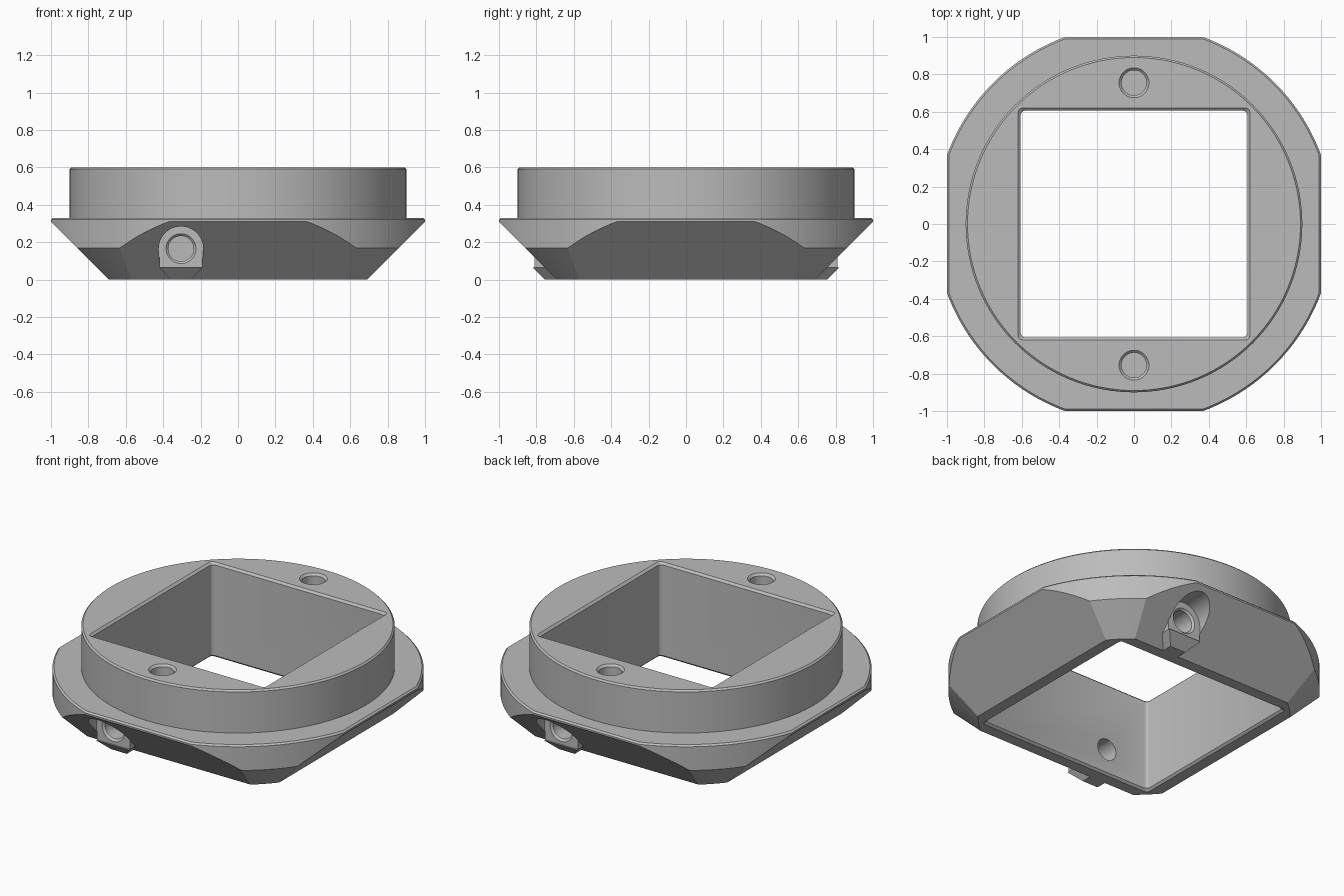
import bpy, bmesh
from math import cos, sin, pi, sqrt
from mathutils import Matrix

cube = bpy.data.objects.get("Cube")
if cube:
    bpy.data.objects.remove(cube, do_unlink=True)

grey = bpy.data.materials.new("plain_grey")
grey.use_nodes = True
colour = (0.5, 0.5, 0.5, 1)
grey.diffuse_color = colour
grey.node_tree.nodes["Principled BSDF"].inputs["Base Color"].default_value = colour


def make_object(name, bm, matrix=Matrix()):
    bmesh.ops.transform(bm, matrix=matrix, verts=bm.verts)
    bmesh.ops.recalc_face_normals(bm, faces=bm.faces)
    mesh = bpy.data.meshes.new(name)
    bm.to_mesh(mesh)
    bm.free()
    mesh.materials.append(grey)
    ob = bpy.data.objects.new(name, mesh)
    bpy.context.collection.objects.link(ob)
    return ob


def turned(name, profile, segs=128, matrix=Matrix(), round_corners=0):
    """Closed solid from (radius, height) points; four segments give a square."""
    bm = bmesh.new()
    grow, turn = (sqrt(2), pi / 4) if segs == 4 else (1, 0)
    rings = []
    for r, z in profile:
        angles = [turn + 2 * pi * i / segs for i in range(segs)]
        rings.append([bm.verts.new((r * grow * cos(a), r * grow * sin(a), z)) for a in angles])
    for low, high in zip(rings, rings[1:]):
        for i in range(segs):
            j = (i + 1) % segs
            bm.faces.new((low[i], low[j], high[j], high[i]))
    bm.faces.new(rings[0][::-1])
    bm.faces.new(rings[-1])
    if round_corners:
        corner_edges = [e for e in bm.edges if abs(e.verts[0].co.z - e.verts[1].co.z) > 0.001]
        bmesh.ops.bevel(bm, geom=corner_edges, offset=round_corners, segments=3,
                        profile=0.5, affect='EDGES')
    return make_object(name, bm, matrix)


def pad(name, radius, y_out, y_in, matrix, foot=False):
    """Round-topped block facing -y, with an optional tapered foot to the ground."""
    bm = bmesh.new()
    outline = [(radius * cos(pi * i / 32), radius * sin(pi * i / 32)) for i in range(33)]
    outline += [(-radius, -0.1), (radius, -0.1)]
    for y in (y_out, y_in):
        for x, z in outline:
            bm.verts.new((x, y, z + 0.165))
    if foot:
        for x in (-0.055, 0.055):
            for y in (-0.755, y_in):
                bm.verts.new((x, y, 0))
    bmesh.ops.convex_hull(bm, input=bm.verts)
    bmesh.ops.dissolve_limit(bm, angle_limit=0.01, verts=bm.verts, edges=bm.edges)
    return make_object(name, bm, matrix)


def combine(target, tool, operation):
    mod = target.modifiers.new(operation.lower(), 'BOOLEAN')
    mod.operation = operation
    mod.solver = 'EXACT'
    mod.object = tool
    bpy.context.view_layer.objects.active = target
    bpy.ops.object.modifier_apply(modifier=mod.name)
    bpy.data.objects.remove(tool, do_unlink=True)


# Turned body: coned foot, flange and raised collar
body = turned("mounting_ring", [(0.896, 0), (1.066, 0.17), (1.066, 0.32), (1.056, 0.33),
                                (0.9, 0.33), (0.9, 0.59), (0.89, 0.6)])

# Four sloping sides and flange flats
sides = turned("side_planes", [(0.67, -0.02), (1, 0.31), (1, 0.32), (0.98, 0.34), (0.98, 0.7)], 4)
combine(body, sides, 'INTERSECT')

# Square opening with chamfered rims
opening = turned("square_opening", [(0.64, -0.02), (0.605, 0.015), (0.605, 0.585), (0.64, 0.62)],
                 4, round_corners=0.02)

# Screw pads on front and back, each with its flat recess
for half_turn in (0, pi):
    place = Matrix.Rotation(half_turn, 4, 'Z') @ Matrix.Translation((-0.305, 0, 0))
    combine(body, pad("screw_pad", 0.116, -0.82, -0.65, place, foot=True), 'UNION')
    combine(body, pad("pad_recess", 0.119, -1.2, -0.81, place), 'DIFFERENCE')

combine(body, opening, 'DIFFERENCE')

for half_turn in (0, pi):
    spin = Matrix.Rotation(half_turn, 4, 'Z')
    # Cross bore through the wall
    aim = spin @ Matrix.Translation((-0.305, 0, 0.165)) @ Matrix.Rotation(pi / 2, 4, 'X')
    bore = turned("cross_bore", [(0.068, 0.5), (0.068, 0.798), (0.09, 0.82)], 48, aim)
    combine(body, bore, 'DIFFERENCE')
    # Blind hole in the top
    hole = turned("top_hole", [(0.067, 0.35), (0.067, 0.587), (0.1, 0.62)], 48,
                  spin @ Matrix.Translation((0, 0.755, 0)))
    combine(body, hole, 'DIFFERENCE')

# Smooth round walls, crisp edges
bpy.ops.object.select_all(action='DESELECT')
body.select_set(True)
bpy.context.view_layer.objects.active = body
bpy.ops.object.shade_smooth_by_angle(angle=0.38)
